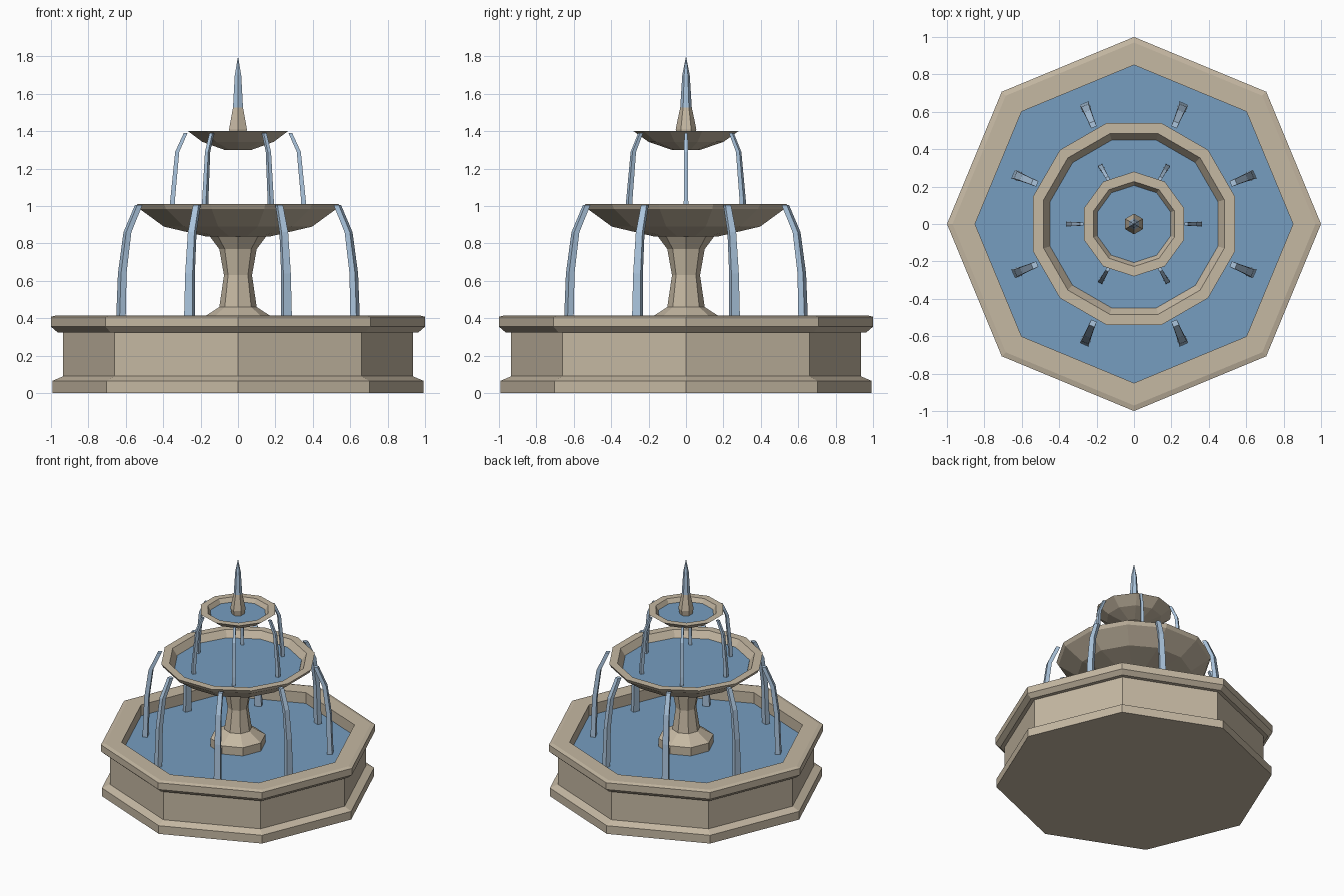
import bpy, bmesh, math
from mathutils import Vector

if "Cube" in bpy.data.objects:
    bpy.data.objects.remove(bpy.data.objects["Cube"])


def material(name, col):
    m = bpy.data.materials.new(name)
    m.diffuse_color = (*col, 1)
    m.use_nodes = True
    m.node_tree.nodes["Principled BSDF"].inputs["Base Color"].default_value = m.diffuse_color
    return m


STONE = material("sandstone", (0.56, 0.48, 0.365))
WATER = material("pool_water", (0.18, 0.34, 0.53))
SPRAY = material("falling_water", (0.41, 0.56, 0.73))


def finish(bm, name, mat):
    bmesh.ops.recalc_face_normals(bm, faces=bm.faces)
    me = bpy.data.meshes.new(name)
    bm.to_mesh(me)
    bm.free()
    me.materials.append(mat)
    ob = bpy.data.objects.new(name, me)
    bpy.context.collection.objects.link(ob)
    return ob


def lathe(name, profile, sides, offset, mat):
    """Faceted turned shape from (radius, z) points; open ends are capped."""
    bm = bmesh.new()
    rings = []
    for r, z in profile:
        if r == 0:
            rings.append([bm.verts.new((0, 0, z))] * sides)
            continue
        ring = []
        for i in range(sides):
            a = math.radians(offset) + math.tau * i / sides
            ring.append(bm.verts.new((r * math.cos(a), r * math.sin(a), z)))
        rings.append(ring)
    for lo, hi in zip(rings, rings[1:]):
        for i in range(sides):
            j = (i + 1) % sides
            bm.faces.new(list(dict.fromkeys((lo[i], lo[j], hi[j], hi[i]))))
    for ring in (rings[0], rings[-1]):
        if ring[0] is not ring[1]:
            bm.faces.new(ring)
    return finish(bm, name, mat)


def pool(name, r, z, sides, offset):
    """Thin water sheet."""
    return lathe(name, [(r, z - 0.004), (r, z)], sides, offset, WATER)


def streams(name, path, count, offset):
    """Ring of falling jets; path rows are (radius, z, width, thickness)."""
    for k in range(count):
        a = math.radians(offset) + math.tau * k / count
        out = Vector((math.cos(a), math.sin(a), 0))
        side = Vector((-math.sin(a), math.cos(a), 0))
        bm = bmesh.new()
        rings = []
        for r, z, w, t in path:
            c = out * r + Vector((0, 0, z))
            rings.append([bm.verts.new(c + side * sx * w / 2 + out * sy * t / 2)
                          for sx, sy in ((-1, -1), (1, -1), (1, 1), (-1, 1))])
        for lo, hi in zip(rings, rings[1:]):
            for i in range(4):
                j = (i + 1) % 4
                bm.faces.new((lo[i], lo[j], hi[j], hi[i]))
        bm.faces.new(rings[0])
        bm.faces.new(rings[-1])
        finish(bm, f"{name}_{k + 1}", SPRAY)


# Octagonal basin with plinth and overhanging rim
lathe("basin", [(0.993, 0), (0.993, 0.065), (0.935, 0.09), (0.935, 0.325),
                (0.965, 0.325), (1.0, 0.355), (1.0, 0.408), (0.97, 0.416),
                (0.85, 0.416), (0.85, 0.322)], 8, 0, STONE)
pool("basin_water", 0.85, 0.33, 8, 0)

# Pedestal
lathe("pedestal", [(0.2, 0.325), (0.2, 0.395), (0.1, 0.46), (0.075, 0.63),
                   (0.1, 0.77), (0.16, 0.85)], 8, 0, STONE)

# Middle bowl
lathe("middle_bowl", [(0.18, 0.838), (0.41, 0.89), (0.545, 0.985), (0.56, 1.012),
                      (0.50, 1.012), (0.46, 0.95)], 12, 15, STONE)
pool("middle_bowl_water", 0.464, 0.962, 12, 15)

# Upper bowl
lathe("upper_bowl", [(0.075, 1.30), (0.20, 1.343), (0.28, 1.40),
                     (0.227, 1.40), (0.204, 1.36)], 10, 18, STONE)
pool("upper_bowl_water", 0.206, 1.368, 10, 18)

# Finial nozzle and top jet
lathe("finial", [(0.045, 1.36), (0.055, 1.41), (0.043, 1.47), (0.03, 1.53)],
      6, 30, STONE)
lathe("top_jet", [(0.031, 1.525), (0.02, 1.70), (0, 1.80)], 6, 30, SPRAY)

# Falling streams
streams("lower_stream", [(0.575, 1.005, 0.032, 0.03), (0.64, 0.86, 0.038, 0.03),
                         (0.67, 0.64, 0.043, 0.032), (0.68, 0.325, 0.05, 0.036)],
        8, 22.5)
streams("upper_stream", [(0.28, 1.39, 0.018, 0.02), (0.325, 1.29, 0.02, 0.022),
                         (0.35, 1.03, 0.024, 0.025), (0.352, 0.958, 0.026, 0.025)],
        6, 0)
